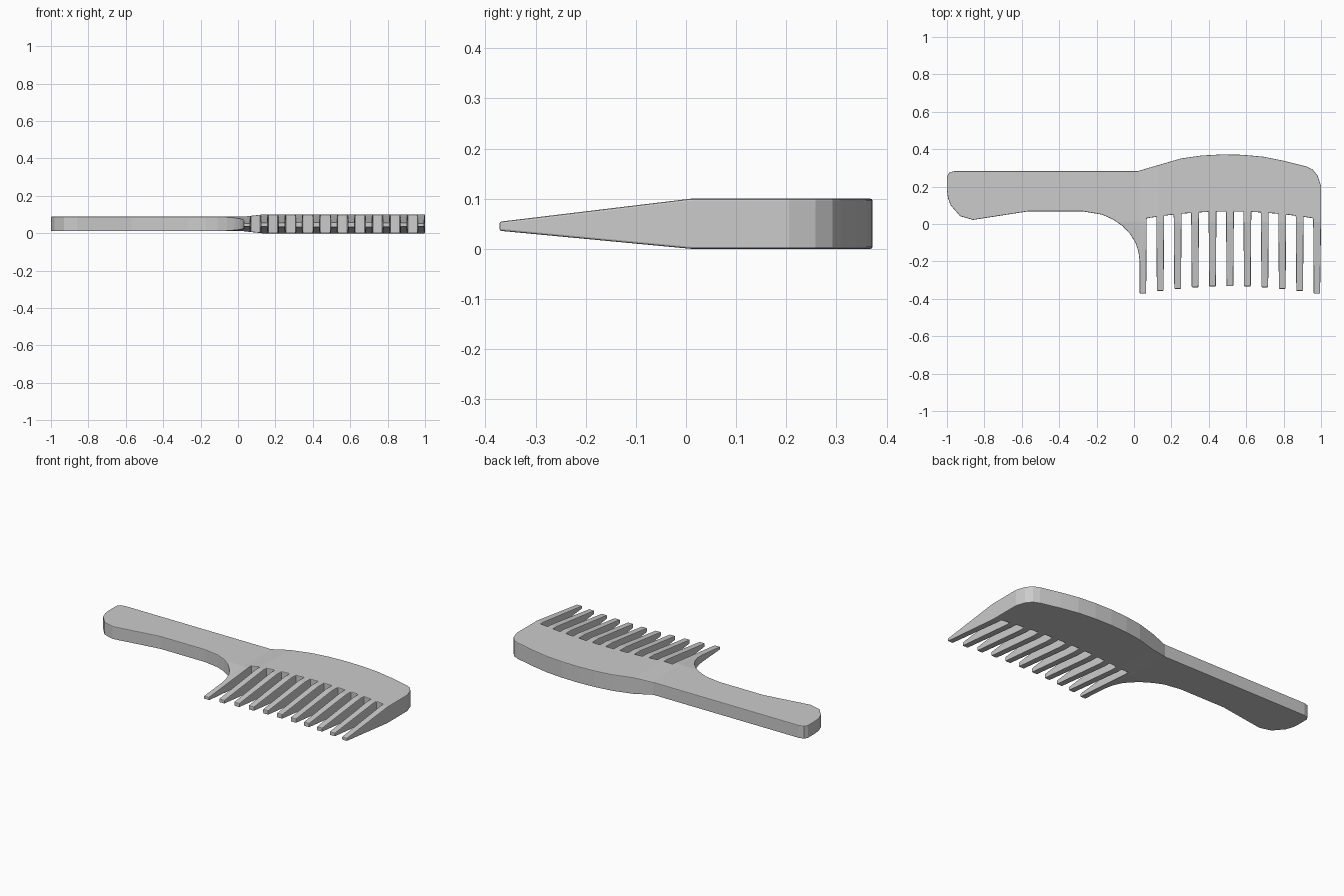
import bpy, bmesh, math

if "Cube" in bpy.data.objects:
    bpy.data.objects.remove(bpy.data.objects["Cube"])

# Spine, rounded end and handle outline, seen from above
back = [(0.03, -0.2), (0.024, -0.15), (0.008, -0.1), (-0.02, -0.055),
        (-0.06, -0.012), (-0.11, 0.023), (-0.17, 0.05), (-0.27, 0.067),
        (-0.57, 0.067), (-0.86, 0.022), (-0.93, 0.042), (-0.98, 0.1),
        (-0.995, 0.14), (-1, 0.18), (-1, 0.255), (-0.988, 0.275), (-0.96, 0.283),
        (0.02, 0.283), (0.25, 0.35), (0.36, 0.366), (0.47, 0.372),
        (0.58, 0.37), (0.69, 0.36), (0.8, 0.338), (0.92, 0.308),
        (0.955, 0.292), (0.982, 0.258), (1, 0.205), (1, 0.0)]


def arc(x, peak):
    """Shallow arch shared by tooth tips and tooth roots."""
    return peak - 0.04 * ((x - 0.513) / 0.466) ** 2


# Eleven teeth, walked from right to left
teeth = []
N = 11
for i in reversed(range(N)):
    c = 0.047 + i * 0.0932
    w = 0.018
    right_root, left_root = c + 0.021, c - 0.021
    if i < N - 1:
        teeth.append((right_root, arc(right_root, 0.067)))
    right = 0.995 if i == N - 1 else c + w
    tip = arc(c, -0.332)
    teeth += [(right, tip), (0.03 if i == 0 else c - w, tip)]
    if i > 0:
        teeth.append((left_root, arc(left_root, 0.067)))

bm = bmesh.new()
face = bm.faces.new([bm.verts.new((x, y, 0)) for x, y in back + teeth])
face.normal_update()
if face.normal.z < 0:
    face.normal_flip()
bmesh.ops.triangulate(bm, faces=[face])

# Fold lines: start of the tooth taper and the handle-to-head swell
for co, no in (((0, 0.01, 0), (0, 1, 0)), ((0.03, 0, 0), (1, 0, 0)),
               ((0.13, 0, 0), (1, 0, 0))):
    bmesh.ops.bisect_plane(bm, geom=bm.verts[:] + bm.edges[:] + bm.faces[:],
                           plane_co=co, plane_no=no, dist=1e-5)

# Give thickness, thinner at the handle and tapering to the tips
ret = bmesh.ops.extrude_face_region(bm, geom=bm.faces[:])
top = {g for g in ret["geom"] if isinstance(g, bmesh.types.BMVert)}
for v in bm.verts:
    swell = min(1, max(0, (v.co.x - 0.03) / 0.10))
    half = 0.039 + 0.011 * swell
    t = min(1, max(0, (0.01 - v.co.y) / 0.382))
    half += (0.009 - half) * t
    v.co.z = 0.05 - 0.005 * t + (half if v in top else -half)
bmesh.ops.recalc_face_normals(bm, faces=bm.faces[:])
bmesh.ops.dissolve_limit(bm, angle_limit=math.radians(0.5),
                         verts=bm.verts[:], edges=bm.edges[:])

mesh = bpy.data.meshes.new("comb")
bm.to_mesh(mesh)
bm.free()
comb = bpy.data.objects.new("comb", mesh)
bpy.context.collection.objects.link(comb)

# Slightly softened rim
bev = comb.modifiers.new("soft_edges", "BEVEL")
bev.width = 0.004
bev.segments = 2
bev.limit_method = "ANGLE"
bev.angle_limit = math.radians(50)
bev.use_clamp_overlap = False
